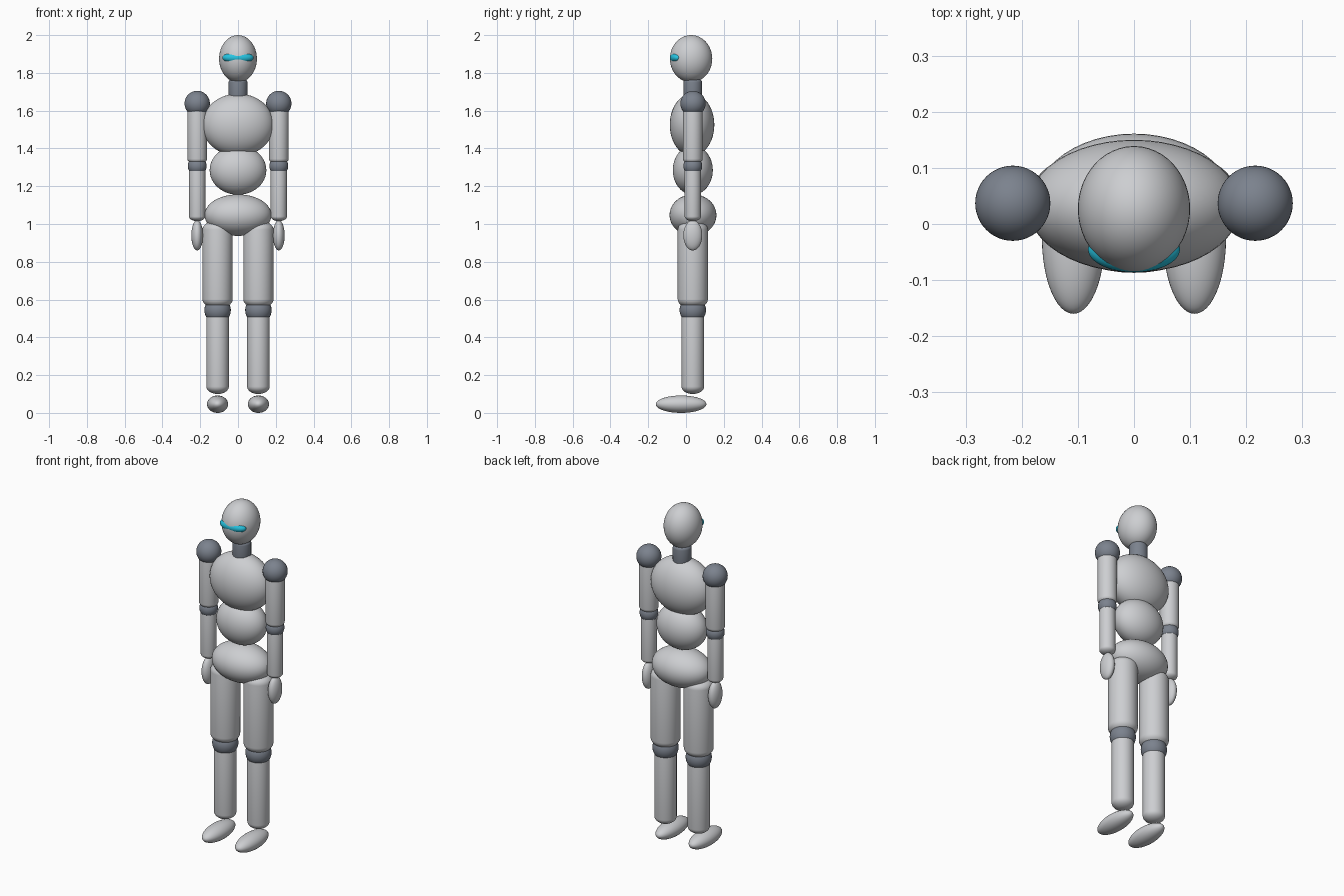
import bpy, math

if "Cube" in bpy.data.objects:
    bpy.data.objects.remove(bpy.data.objects["Cube"])


def material(name, rgb):
    m = bpy.data.materials.new(name)
    m.diffuse_color = (*rgb, 1)
    m.use_nodes = True
    m.node_tree.nodes["Principled BSDF"].inputs["Base Color"].default_value = m.diffuse_color
    return m


SHELL = material("light_grey", (0.61, 0.62, 0.64))
JOINT = material("slate_grey", (0.20, 0.225, 0.27))
GLOW = material("cyan", (0.02, 0.55, 0.75))
Y = 0.036  # depth of the body axis


def finish(ob, name, mat):
    ob.name = name
    ob.data.materials.append(mat)
    ob.data.shade_smooth()
    return ob


def ellipsoid(name, loc, radii, mat=SHELL):
    bpy.ops.mesh.primitive_uv_sphere_add(segments=48, ring_count=24, location=loc)
    ob = bpy.context.object
    ob.scale = radii
    return finish(ob, name, mat)


def limb(name, x, z0, z1, r, cap, mat=SHELL, sides=40, steps=8):
    """Upright cylinder with shallow domed ends."""
    arc = [i / steps * math.pi / 2 for i in range(1, steps + 1)]
    prof = [(r * math.sin(a), z0 + cap * (1 - math.cos(a))) for a in arc]
    prof += [(r * math.sin(a), z1 - cap * (1 - math.cos(a))) for a in reversed(arc)]
    verts = [(p * math.cos(2 * math.pi * k / sides), p * math.sin(2 * math.pi * k / sides), z)
             for p, z in prof for k in range(sides)]
    faces = [(j * sides + k, j * sides + (k + 1) % sides,
              (j + 1) * sides + (k + 1) % sides, (j + 1) * sides + k)
             for j in range(len(prof) - 1) for k in range(sides)]
    # Close both ends
    faces.append(tuple(reversed(range(sides))))
    faces.append(tuple(range(len(verts) - sides, len(verts))))
    me = bpy.data.meshes.new(name)
    me.from_pydata(verts, [], faces)
    ob = bpy.data.objects.new(name, me)
    ob.location = (x, Y, 0)
    bpy.context.collection.objects.link(ob)
    return finish(ob, name, mat)


# Head, visor and neck
ellipsoid("head", (0, 0.027, 1.875), (0.10, 0.112, 0.125))
ellipsoid("visor", (0, -0.045, 1.88), (0.082, 0.041, 0.033), GLOW)
limb("neck", 0, 1.65, 1.775, 0.05, 0.025, JOINT)

# Torso
ellipsoid("chest", (0, 0.032, 1.525), (0.19, 0.118, 0.165))
ellipsoid("abdomen", (0, Y, 1.285), (0.15, 0.106, 0.13))
ellipsoid("pelvis", (0, 0.037, 1.047), (0.177, 0.124, 0.11))

for side, s in (("left", 1), ("right", -1)):
    # Arm
    ax = 0.216 * s
    ellipsoid(side + "_shoulder", (ax, 0.037, 1.638), (0.067,) * 3, JOINT)
    limb(side + "_upper_arm", ax, 1.315, 1.63, 0.052, 0.03)
    ellipsoid(side + "_elbow", (ax, Y, 1.307), (0.05,) * 3, JOINT)
    limb(side + "_forearm", ax, 1.015, 1.305, 0.043, 0.025)
    ellipsoid(side + "_hand", (ax, Y, 0.94), (0.031, 0.05, 0.08))
    # Leg
    lx = 0.108 * s
    limb(side + "_thigh", lx, 0.552, 1.02, 0.08, 0.05)
    ellipsoid(side + "_knee", (lx, Y, 0.544), (0.07,) * 3, JOINT)
    limb(side + "_shin", lx, 0.10, 0.545, 0.06, 0.04)
    ellipsoid(side + "_foot", (lx, -0.026, 0.046), (0.056, 0.134, 0.046))
